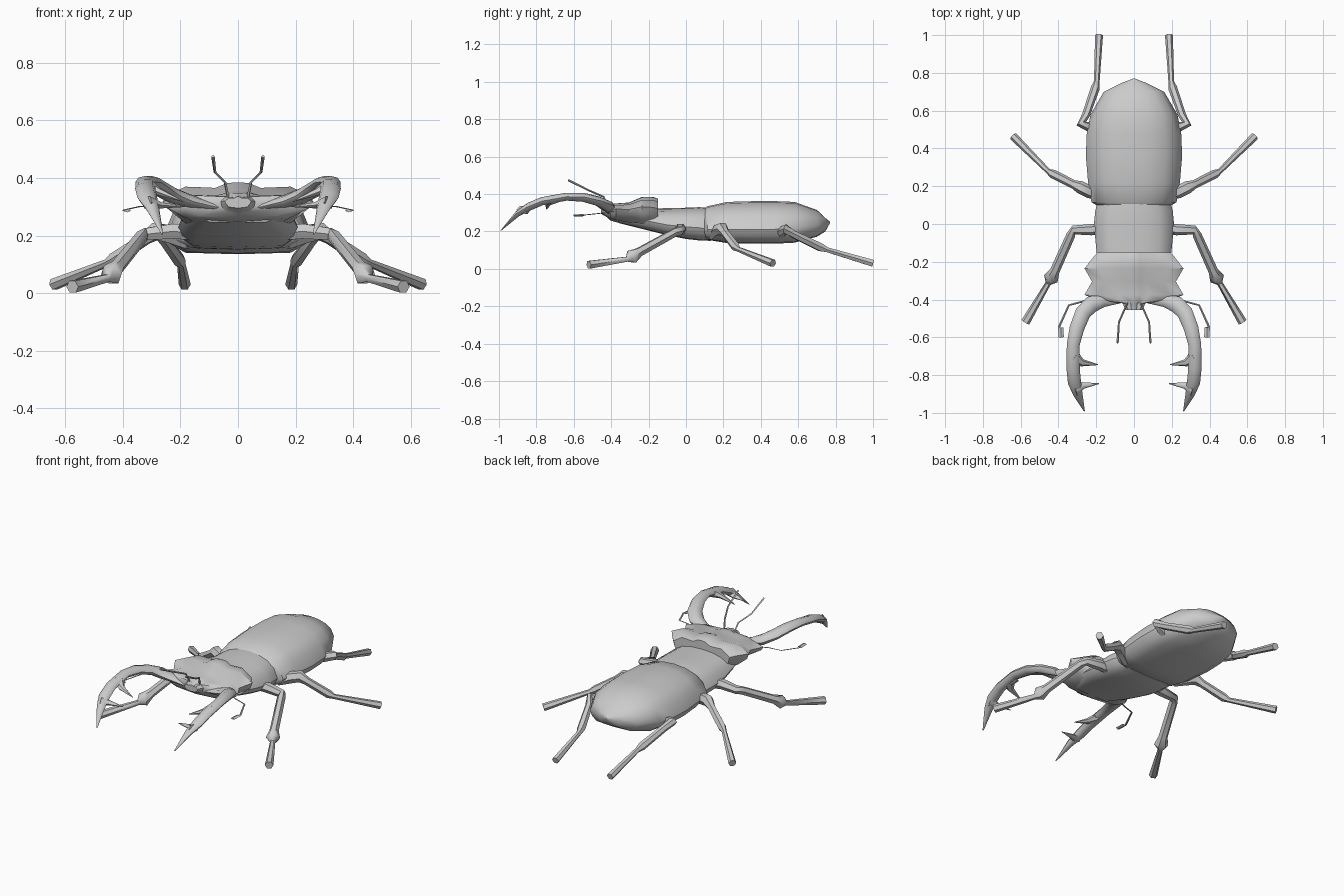
import bpy, bmesh, math
from mathutils import Vector

shell = bpy.data.materials.new("shell grey")
shell.diffuse_color = (0.6, 0.6, 0.6, 1)


def finish(name, bm, angle=40):
    bmesh.ops.recalc_face_normals(bm, faces=bm.faces)
    me = bpy.data.meshes.new(name)
    bm.to_mesh(me)
    bm.free()
    me.materials.append(shell)
    ob = bpy.data.objects.new(name, me)
    bpy.context.collection.objects.link(ob)
    bpy.ops.object.select_all(action='DESELECT')
    ob.select_set(True)
    bpy.context.view_layer.objects.active = ob
    bpy.ops.object.shade_smooth_by_angle(angle=math.radians(angle))
    return ob


def skin(bm, rings):
    """Bridge equal rings of points and cap both ends."""
    vs = [[bm.verts.new(p) for p in r] for r in rings]
    n = len(vs[0])
    for a, b in zip(vs, vs[1:]):
        for i in range(n):
            j = (i + 1) % n
            bm.faces.new((a[i], a[j], b[j], b[i]))
    bm.faces.new(vs[0])
    bm.faces.new(vs[-1])


def body(name, sections, profile):
    """Loft along y; profile gives (x fraction, height fraction) for the right half.
    Height fraction is +1 at the top, 0 at the rim and -1 at the bottom."""
    full = profile + [(-x, h) for x, h in reversed(profile) if x > 0]
    rings = []
    for y, w, top, rim, low in sections:
        rings.append([(x * w, y, rim + h * ((top - rim) if h > 0 else (rim - low)))
                      for x, h in full])
    bm = bmesh.new()
    skin(bm, rings)
    return finish(name, bm)


def tube(bm, pts, radii, side, n=6, flat=1.0):
    """Tapered tube through the points; side -1 mirrors it, flat squashes its height."""
    pts = [Vector((p[0] * side, p[1], p[2])) for p in pts]
    rings = []
    for i, p in enumerate(pts):
        d = (pts[min(i + 1, len(pts) - 1)] - pts[max(i - 1, 0)]).normalized()
        u = d.cross(Vector((0, 0, 1))).normalized()
        v = u.cross(d)
        rings.append([p + radii[i] * (u * math.cos(t) + v * flat * math.sin(t))
                      for t in (2 * math.pi * k / n for k in range(n))])
    skin(bm, rings)


# Wing case and belly: y, half width, top, rim, bottom
round_top = [(0, 1), (.35, .95), (.66, .78), (.88, .48), (1, 0), (.93, -.5), (.72, -.93), (0, -1)]
body("abdomen", [
    (.10, .20, .325, .21, .165), (.115, .225, .335, .21, .155), (.22, .243, .358, .21, .138),
    (.36, .255, .362, .21, .135), (.48, .25, .362, .212, .135), (.58, .23, .358, .218, .14),
    (.70, .16, .315, .235, .172), (.745, .07, .272, .245, .2), (.77, .004, .252, .25, .246)], round_top)

body("thorax", [
    (-.36, .14, .32, .28, .245), (-.2, .192, .322, .255, .205), (-.10, .203, .325, .235, .18),
    (0, .212, .327, .225, .16), (.07, .205, .33, .22, .152), (.13, .19, .327, .21, .15)], round_top)

# Head with a raised back ridge and notched cheeks
head_top = [(0, 1), (.14, .96), (.3, .72), (.7, .78), (1, .25), (.95, -.2), (.7, -.8), (0, -1)]
body("head", [
    (-.15, .19, .375, .305, .22), (-.175, .215, .385, .31, .215), (-.235, .262, .385, .315, .225),
    (-.305, .222, .355, .305, .235), (-.375, .262, .35, .31, .25), (-.405, .19, .348, .305, .26),
    (-.42, .06, .342, .31, .275), (-.455, .045, .335, .315, .295)], head_top)

# Leg name: points from hip to foot, radii along them
legs = {
    "front_leg": ([(.15, -.02, .205), (.225, -.03, .215), (.32, -.032, .205), (.335, -.06, .195),
                   (.42, -.25, .09), (.44, -.29, .065), (.455, -.315, .052), (.575, -.52, .022)],
                  [.025, .03, .024, .024, .026, .04, .015, .024]),
    "middle_leg": ([(.17, .14, .17), (.235, .17, .205), (.285, .195, .215), (.32, .21, .19),
                    (.43, .265, .118), (.455, .28, .105), (.64, .465, .03)],
                   [.02, .034, .034, .023, .024, .014, .022]),
    "hind_leg": ([(.17, .50, .17), (.235, .515, .20), (.28, .53, .215), (.255, .575, .185),
                  (.205, .72, .115), (.197, .755, .102), (.185, 1.0, .03)],
                 [.02, .028, .026, .021, .024, .015, .021]),
}
for name, (pts, radii) in legs.items():
    for side, label in ((1, "right"), (-1, "left")):
        bm = bmesh.new()
        tube(bm, pts, radii, side)
        finish(f"{name}_{label}", bm, 50)

for side, label in ((1, "right"), (-1, "left")):
    # Curved jaw with two inner teeth
    bm = bmesh.new()
    tube(bm, [(.06, -.405, .295), (.16, -.405, .318), (.225, -.425, .338), (.27, -.47, .362),
              (.302, -.55, .383), (.322, -.64, .386), (.322, -.77, .362), (.315, -.84, .332),
              (.297, -.90, .295), (.263, -.99, .205)],
         [.012, .034, .045, .042, .039, .034, .035, .035, .025, .003], side, 8, .62)
    tube(bm, [(.32, -.70, .375), (.275, -.735, .352), (.19, -.745, .318)], [.035, .02, .002], side, 6, .7)
    tube(bm, [(.315, -.875, .315), (.27, -.855, .305), (.185, -.845, .30)], [.035, .018, .002], side, 6, .7)
    finish(f"jaw_{label}", bm, 50)

    # Elbowed feeler with a flat club
    bm = bmesh.new()
    tube(bm, [(.21, -.38, .305), (.27, -.41, .305), (.345, -.43, .30), (.397, -.545, .288),
              (.388, -.55, .287), (.385, -.60, .286)],
         [.005, .005, .005, .006, .014, .014], side, 4, .4)
    finish(f"feeler_{label}", bm)

    # Short mouth feeler pointing up
    bm = bmesh.new()
    tube(bm, [(.035, -.42, .335), (.045, -.44, .385), (.08, -.52, .42), (.087, -.63, .475)],
         [.005, .005, .005, .006], side, 4)
    finish(f"mouth_feeler_{label}", bm)
